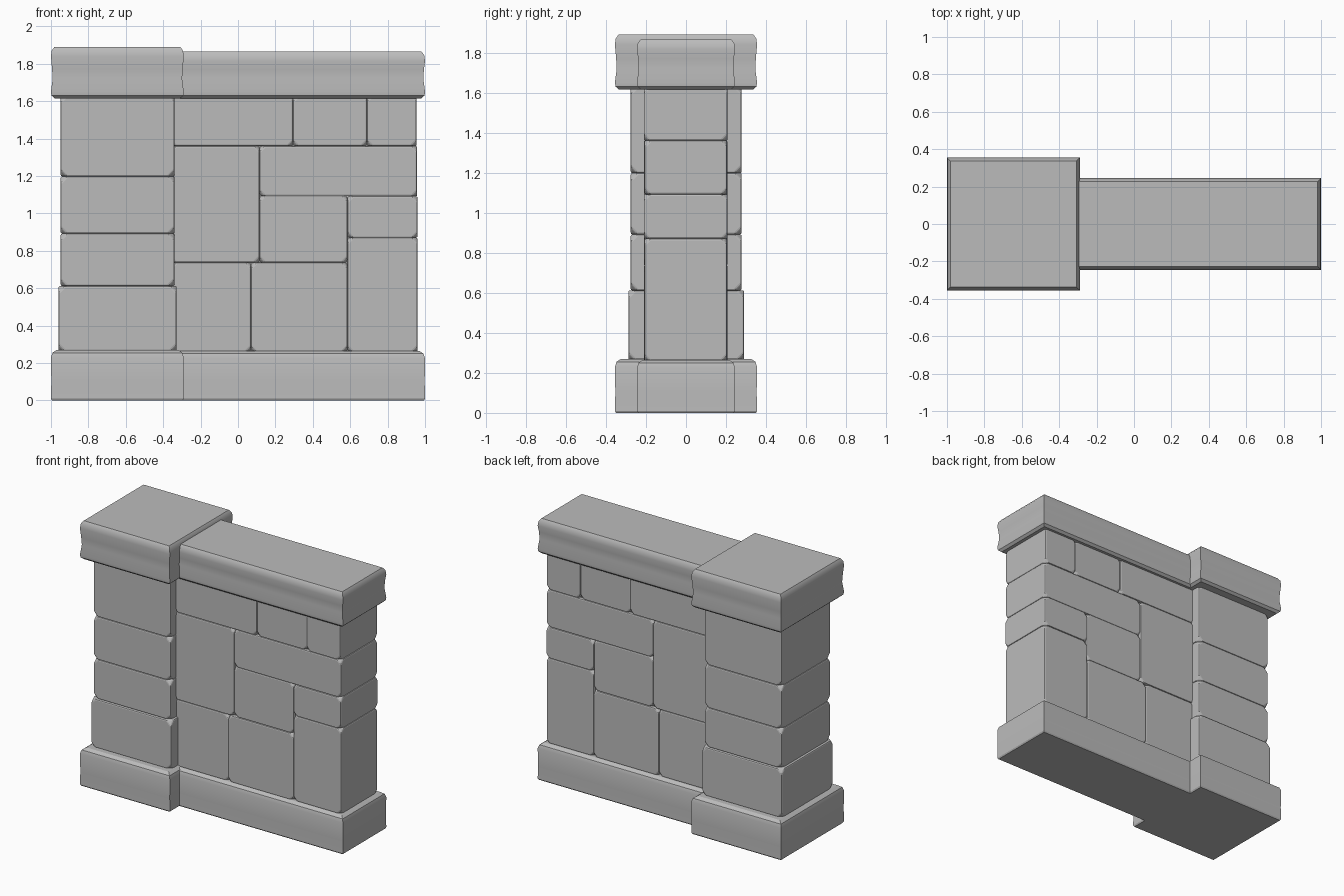
import bpy, bmesh
from mathutils import Vector

cube = bpy.data.objects.get("Cube")
if cube:
    bpy.data.objects.remove(cube)

stone = bpy.data.materials.new("grey stone")
stone.use_nodes = True
stone.diffuse_color = (0.5, 0.5, 0.5, 1)
stone.node_tree.nodes["Principled BSDF"].inputs["Base Color"].default_value = (0.5, 0.5, 0.5, 1)


def finish(name, bm):
    bmesh.ops.recalc_face_normals(bm, faces=bm.faces)
    mesh = bpy.data.meshes.new(name)
    bm.to_mesh(mesh)
    bm.free()
    mesh.materials.append(stone)
    obj = bpy.data.objects.new(name, mesh)
    bpy.context.collection.objects.link(obj)
    return obj


def block(name, x0, x1, z0, z1, y0, y1, corner=0.03, edge=0.008):
    """Stone with chipped corners and finely worn edges."""
    bm = bmesh.new()
    bmesh.ops.create_cube(bm, size=1)
    lo, hi = Vector((x0, y0, z0)), Vector((x1, y1, z1))
    for v in bm.verts:
        v.co = Vector([lo[i] if v.co[i] < 0 else hi[i] for i in range(3)])
    if corner:
        bmesh.ops.bevel(bm, geom=bm.verts[:], offset=corner, affect='VERTICES', segments=1)
        bmesh.ops.bevel(bm, geom=bm.edges[:], offset=edge, affect='EDGES', segments=2, profile=0.5)
    return finish(name, bm)


def moulding(name, x0, x1, depth, profile):
    """Rectangular slab whose sides follow an (inset, height) profile."""
    bm = bmesh.new()
    rings = []
    for d, z in profile:
        y = depth - d
        rings.append([bm.verts.new(p) for p in
                      ((x0 + d, -y, z), (x1 - d, -y, z), (x1 - d, y, z), (x0 + d, y, z))])
    for a, b in zip(rings, rings[1:]):
        for i in range(4):
            j = (i + 1) % 4
            bm.faces.new((a[i], a[j], b[j], b[i]))
    bm.faces.new(rings[0])
    bm.faces.new(rings[-1])
    obj = finish(name, bm)
    bpy.ops.object.select_all(action='DESELECT')
    obj.select_set(True)
    bpy.context.view_layer.objects.active = obj
    bpy.ops.object.shade_smooth_by_angle(angle=0.5)


def base_profile(top):
    return [(0.006, 0), (0, 0.01), (0.002, 0.1), (0, top - 0.04),
            (0.008, top - 0.015), (0.03, top)]


def cap_profile(top):
    return [(0.02, 1.615), (0.003, 1.63), (0, 1.65), (0.009, 1.72), (0.006, 1.77),
            (0, top - 0.05), (0.004, top - 0.02), (0.018, top)]


# Plinths and coping
moulding("pillar_base", -1, -0.29, 0.355, base_profile(0.27))
moulding("wall_base", -0.4, 1, 0.245, base_profile(0.265))
moulding("pillar_cap", -1, -0.29, 0.355, cap_profile(1.89))
moulding("wall_cap", -0.4, 1, 0.245, cap_profile(1.865))

# Pillar stones, bottom to top
levels = [0.265, 0.612, 0.892, 1.198, 1.63]
for i, (z0, z1) in enumerate(zip(levels, levels[1:])):
    grow = 0.012 if i == 0 else 0
    block(f"pillar_stone_{i + 1}", -0.948 - grow, -0.34 + grow, z0, z1,
          -0.276 - grow, 0.278 + grow, 0.035)

# Wall stones: left, right, bottom, top
wall = [
    (-0.36, 0.07, 0.26, 0.737), (0.07, 0.585, 0.26, 0.737), (0.585, 0.96, 0.26, 0.87),
    (-0.36, 0.115, 0.737, 1.36), (0.115, 0.585, 0.737, 1.095), (0.585, 0.96, 0.87, 1.092),
    (0.115, 0.958, 1.092, 1.36), (-0.36, 0.295, 1.36, 1.63), (0.295, 0.69, 1.36, 1.63),
    (0.69, 0.955, 1.36, 1.63),
]
for i, rect in enumerate(wall):
    out = 0.003 * (i % 2)
    block(f"wall_stone_{i + 1}", *rect, -0.208 - out, 0.205 + out)

# Solid cores behind the joints
block("pillar_core", -0.925, -0.365, 0.1, 1.7, -0.25, 0.25, 0)
block("wall_core", -0.4, 0.935, 0.1, 1.7, -0.185, 0.185, 0)
